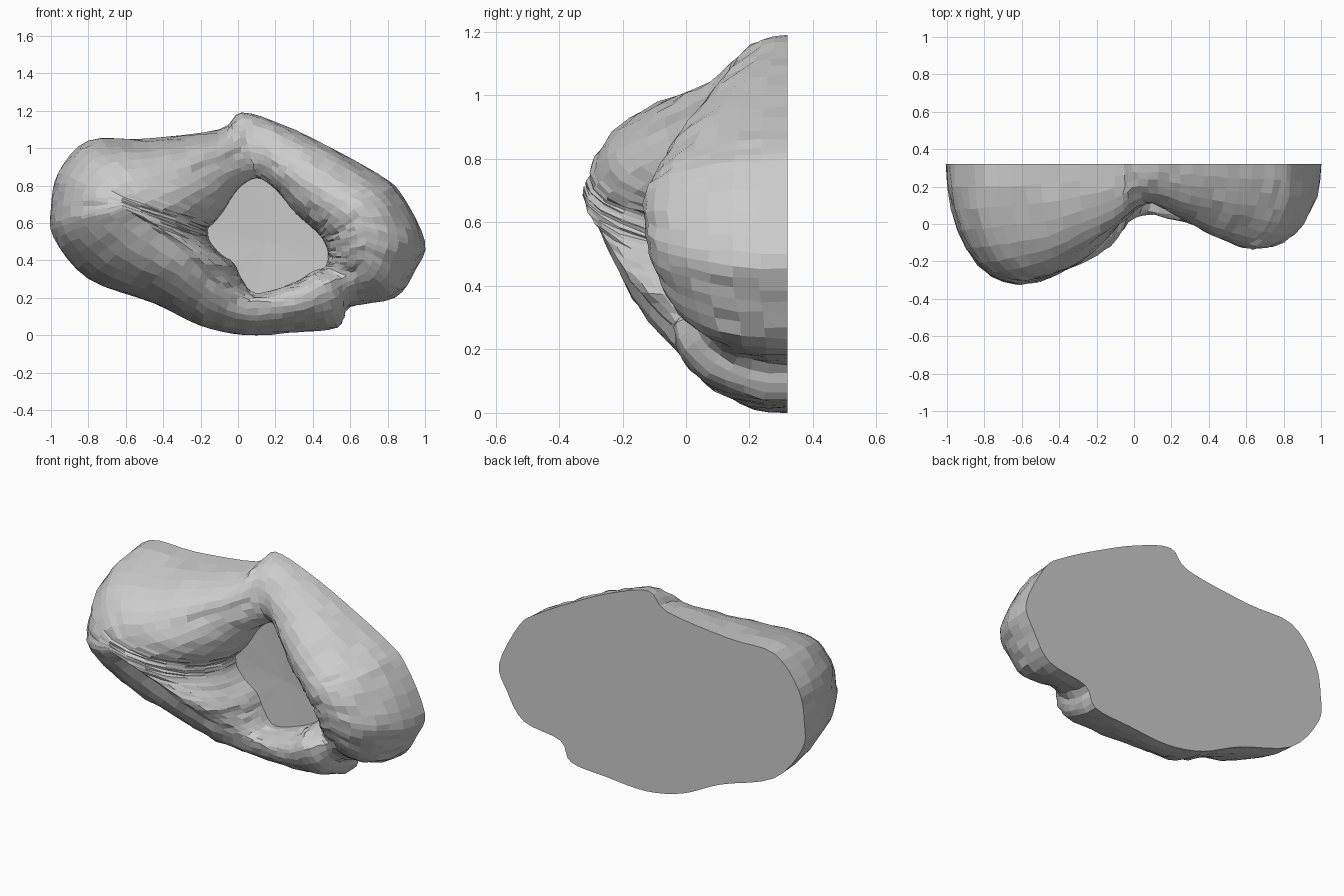
import bpy, bmesh, math, random
from mathutils import Vector

if "Cube" in bpy.data.objects:
    bpy.data.objects.remove(bpy.data.objects["Cube"])

random.seed(4)
BACK, FLOOR, SUB = 0.32, 0.21, 4

# Clockwise stations from the peak: silhouette (x, z)
outline = [(.02, 1.19), (.25, 1.12), (.5, 1.0), (.75, .86), (.87, .76), (1, .5),
           (.95, .35), (.84, .2), (.6, .15), (.53, .04), (.3, .015), (.04, 0),
           (-.2, .05), (-.45, .17), (-.8, .3), (-.985, .52), (-1, .68), (-.96, .87),
           (-.8, 1.04), (-.5, 1.05), (-.1, 1.1)]
# Ridge crest (x, z, y)
crest = [(.06, .98, .11), (.22, .92, .05), (.38, .82, -.04), (.52, .74, -.1),
         (.62, .68, -.13), (.68, .58, -.13), (.68, .48, -.11), (.66, .38, -.05),
         (.58, .32, .03), (.46, .27, -.04), (.3, .2, .0), (.05, .18, .05),
         (-.12, .27, -.05), (-.26, .42, -.18), (-.46, .58, -.26), (-.6, .67, -.32),
         (-.62, .7, -.32), (-.62, .73, -.31), (-.55, .76, -.29), (-.38, .82, -.22),
         (-.12, .92, -.02)]
# Edge of the hollow's floor (x, z)
hollow = [(.1, .84), (.2, .78), (.31, .65), (.39, .58), (.44, .53), (.46, .5),
          (.48, .45), (.48, .4), (.46, .36), (.4, .34), (.3, .28), (.1, .22),
          (.02, .3), (-.02, .38), (-.1, .44), (-.15, .5), (-.16, .54), (-.16, .57),
          (-.13, .6), (-.08, .66), (0, .78)]


def smooth_loop(points):
    """Closed Catmull-Rom resampling."""
    pts = [Vector(p) for p in points]
    n, out = len(pts), []
    for i in range(n):
        a, b, c, d = (pts[(i + k) % n] for k in (-1, 0, 1, 2))
        for s in range(SUB):
            t = s / SUB
            out.append(.5 * (2 * b + (c - a) * t + (2 * a - 5 * b + 4 * c - d) * t * t
                             + (3 * b - a - 3 * c + d) * t ** 3))
    return out


rim = [Vector((p.x, BACK, p.y)) for p in smooth_loop(outline)]
top = [Vector((p.x, p.z, p.y)) for p in smooth_loop(crest)]
pit = [Vector((p.x, FLOOR, p.y)) for p in smooth_loop(hollow)]
centre = Vector((.15, FLOOR + .01, .5))


def quarter(low, high, angle):
    """Point on the rounded flank from low (0) up to high (90 degrees)."""
    across, up = 1 - math.cos(angle), math.sin(angle)
    p = low.lerp(high, across)
    p.y = low.y + (high.y - low.y) * up
    return p


# Rings: outer flank, inner flank, floor
rings = [rim]
for k in range(1, 9):
    rings.append([quarter(a, b, k / 8 * math.pi / 2) for a, b in zip(rim, top)])
for k in range(6, -1, -1):
    rings.append([quarter(a, b, k / 7 * math.pi / 2) for a, b in zip(pit, top)])
rings.append([p.lerp(centre, .5) for p in pit])

# Slight roughness of the broken surface
for ring in rings[1:-2]:
    for p in ring:
        p += Vector([random.uniform(-.006, .006) for _ in range(3)])
        p.y = min(p.y, BACK)
        p.z = max(p.z, 0)
        p.x = max(-1, min(1, p.x))

bm = bmesh.new()
loops = [[bm.verts.new(p) for p in ring] for ring in rings]
n = len(rim)
for a, b in zip(loops, loops[1:]):
    for i in range(n):
        j = (i + 1) % n
        bm.faces.new((a[i], a[j], b[j], b[i]))
mid = bm.verts.new(centre)
for i in range(n):
    bm.faces.new((loops[-1][i], loops[-1][(i + 1) % n], mid))
# Flat cut back
bm.faces.new(loops[0])
bmesh.ops.recalc_face_normals(bm, faces=bm.faces)
low = min(v.co.z for v in bm.verts)
for v in bm.verts:
    v.co.z -= low

mesh = bpy.data.meshes.new("rock_relief")
bm.to_mesh(mesh)
bm.free()
bpy.context.collection.objects.link(bpy.data.objects.new("rock_relief", mesh))
